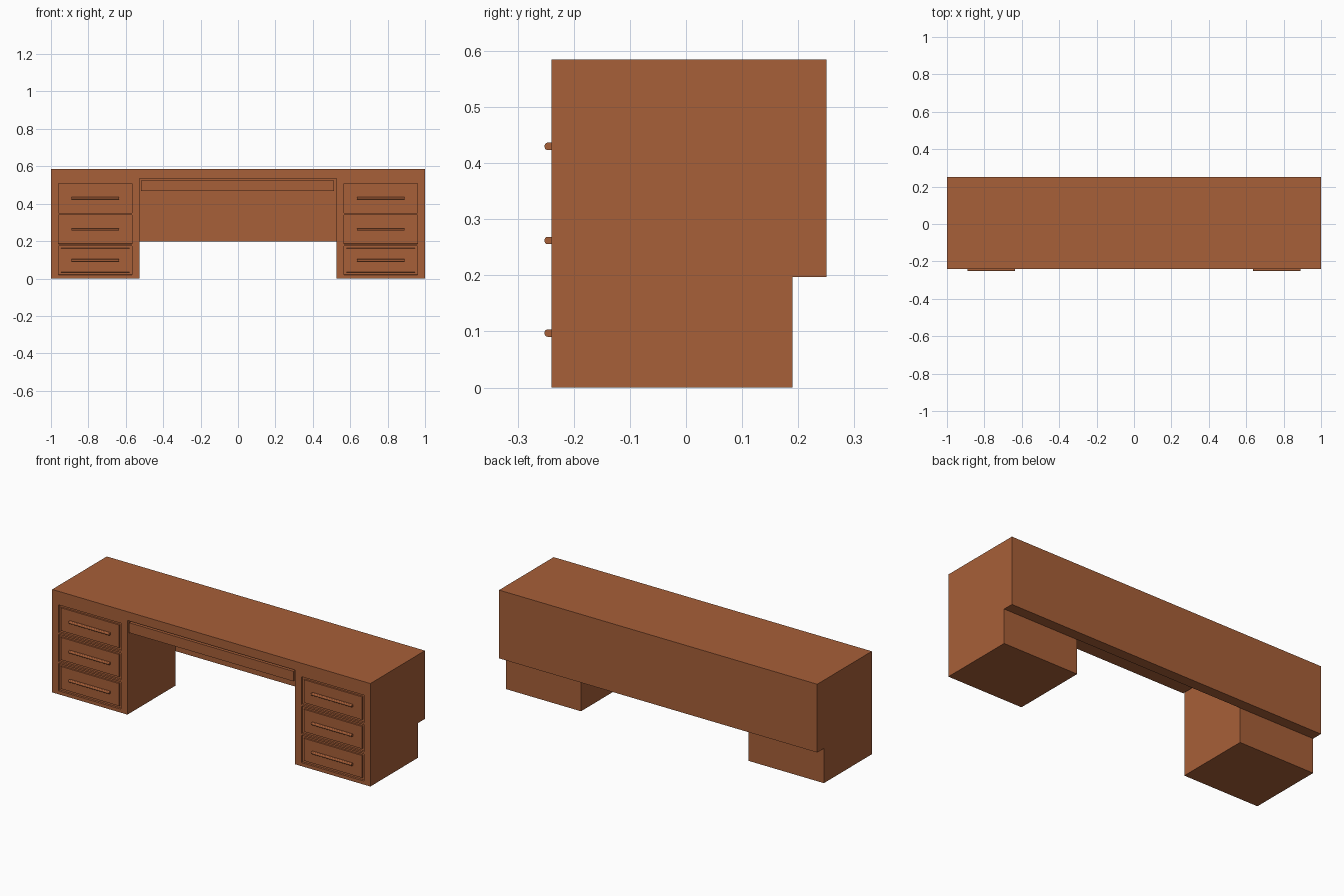
import bpy, bmesh
from mathutils import Vector

if "Cube" in bpy.data.objects:
    bpy.data.objects.remove(bpy.data.objects["Cube"])

wood = bpy.data.materials.new("warm brown wood")
wood.diffuse_color = (0.39, 0.115, 0.04, 1)
wood.use_nodes = True
wood.node_tree.nodes["Principled BSDF"].inputs["Base Color"].default_value = wood.diffuse_color

FRONT, BACK, KICK = -0.24, 0.25, 0.19      # depths
TOP, SLAB, STEP = 0.585, 0.535, 0.197      # heights
INNER = 0.527                              # inner side of pedestals


def finish(name, bm, mirror=False):
    me = bpy.data.meshes.new(name)
    bm.to_mesh(me)
    bm.free()
    me.materials.append(wood)
    ob = bpy.data.objects.new(name, me)
    bpy.context.collection.objects.link(ob)
    if mirror:
        m = ob.modifiers.new("mirror", 'MIRROR')
        m.use_mirror_merge = False
    return ob


def box_bm(x0, x1, y0, y1, z0, z1):
    bm = bmesh.new()
    bmesh.ops.create_cube(bm, size=1)
    for v in bm.verts:
        v.co = Vector((x1 if v.co.x > 0 else x0,
                       y1 if v.co.y > 0 else y0,
                       z1 if v.co.z > 0 else z0))
    return bm


def drop(bm, test):
    bm.normal_update()
    bmesh.ops.delete(bm, geom=[f for f in bm.faces if test(f.normal)],
                     context='FACES')


# desk top
finish("desk_top", box_bm(-1, 1, FRONT, BACK, SLAB, TOP))

# modesty panel closing the back of the kneehole
bm = box_bm(-INNER, INNER, KICK, BACK, STEP, SLAB)
drop(bm, lambda n: abs(n.x) > 0.5 or n.z > 0.5)
finish("modesty_panel", bm)

# shallow centre drawer
finish("centre_drawer", box_bm(-0.518, 0.514, FRONT + 0.002, KICK, 0.467, 0.524))

# pedestals: stepped side profile extruded across, front replaced by a grid
bm = bmesh.new()
profile = [(FRONT, 0), (KICK, 0), (KICK, STEP), (BACK, STEP), (BACK, SLAB), (FRONT, SLAB)]
side = bm.faces.new([bm.verts.new((INNER, y, z)) for y, z in profile])
ext = bmesh.ops.extrude_face_region(bm, geom=[side], use_keep_orig=True)
bmesh.ops.translate(bm, vec=(1 - INNER, 0, 0),
                    verts=[g for g in ext["geom"] if isinstance(g, bmesh.types.BMVert)])
bmesh.ops.recalc_face_normals(bm, faces=bm.faces[:])
drop(bm, lambda n: n.y < -0.5)
bm.faces.ensure_lookup_table()
top_faces = [f for f in bm.faces if f.calc_center_median().z > SLAB - 0.001]
bmesh.ops.delete(bm, geom=top_faces, context='FACES')
xs = [INNER, 0.567, 0.96, 1]
zs = [0, 0.02, 0.175, 0.185, 0.34, 0.35, 0.508, SLAB]
grid = [[bm.verts.new((x, FRONT, z)) for z in zs] for x in xs]
drawers = []
for i in range(3):
    for j in range(7):
        f = bm.faces.new([grid[i][j], grid[i + 1][j], grid[i + 1][j + 1], grid[i][j + 1]])
        if i == 1 and j in (1, 3, 5):
            drawers.append(f)
bm.normal_update()
# groove around each drawer panel
for thick, depth in ((0.001, -0.01), (0.012, 0), (0.001, 0.008)):
    bmesh.ops.inset_individual(bm, faces=drawers, thickness=thick, depth=depth,
                               use_even_offset=True)
    bm.normal_update()
finish("pedestal", bm, mirror=True)

# drawer handles: bars with a rounded front
for k, z in enumerate((0.097, 0.262, 0.43)):
    bm = box_bm(0.635, 0.89, -0.252, -0.23, z - 0.0065, z + 0.0065)
    edges = [e for e in bm.edges if all(v.co.y < -0.25 for v in e.verts)
             and abs(e.verts[0].co.z - e.verts[1].co.z) < 1e-5]
    bmesh.ops.bevel(bm, geom=edges, offset=0.005, segments=3, profile=0.5,
                    affect='EDGES')
    finish("drawer_handle_%d" % (k + 1), bm, mirror=True)
